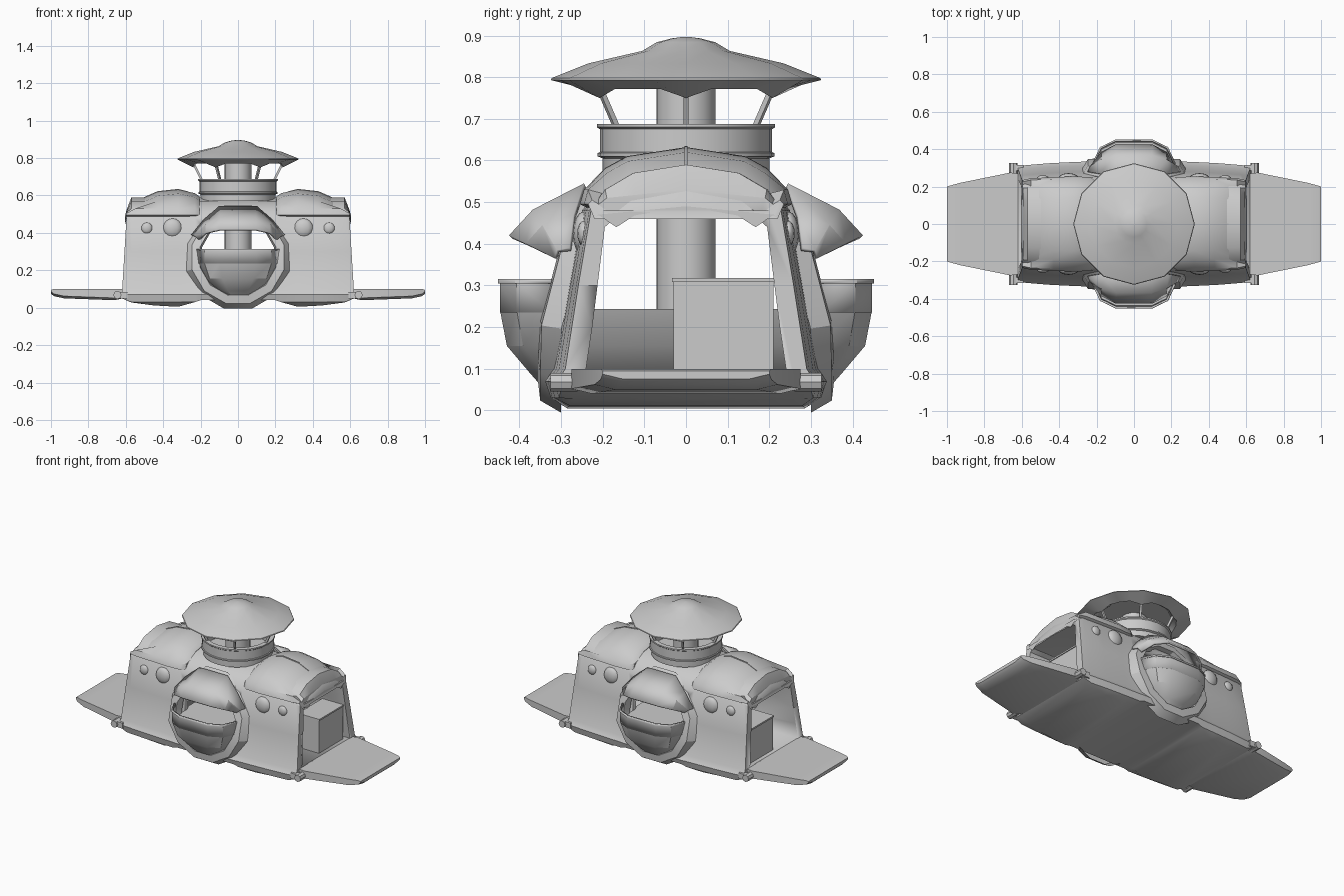
import bpy, bmesh, math
from math import sin, cos, pi

if "Cube" in bpy.data.objects:
    bpy.data.objects.remove(bpy.data.objects["Cube"])

grey = bpy.data.materials.new("hull grey")
grey.use_nodes = True
COLOUR = (0.6, 0.6, 0.6, 1)
grey.diffuse_color = COLOUR
grey.node_tree.nodes["Principled BSDF"].inputs["Base Color"].default_value = COLOUR


def finish(name, bm, angle=30, solid=0, bevel=0):
    bmesh.ops.recalc_face_normals(bm, faces=bm.faces)
    mesh = bpy.data.meshes.new(name)
    bm.to_mesh(mesh)
    bm.free()
    ob = bpy.data.objects.new(name, mesh)
    bpy.context.collection.objects.link(ob)
    mesh.materials.append(grey)
    if solid:
        ob.modifiers.new("thickness", "SOLIDIFY").thickness = solid
    if bevel:
        m = ob.modifiers.new("bevel", "BEVEL")
        m.width, m.segments = bevel, 2
    bpy.ops.object.select_all(action="DESELECT")
    bpy.context.view_layer.objects.active = ob
    ob.select_set(True)
    bpy.ops.object.shade_smooth_by_angle(angle=math.radians(angle))
    return ob


def loft(name, rows, closed=True, caps=True, **kw):
    """Skin a list of equal-length point rows."""
    bm = bmesh.new()
    vs = [[bm.verts.new(p) for p in row] for row in rows]
    n = len(rows[0])
    for a, b in zip(vs, vs[1:]):
        for i in range(n if closed else n - 1):
            j = (i + 1) % n
            bm.faces.new((a[i], a[j], b[j], b[i]))
    if caps and closed:
        bm.faces.new(vs[0])
        bm.faces.new(vs[-1])
    return finish(name, bm, **kw)


def ring(r, z, n=12, offset=pi / 12):
    return [(r * cos(offset + 2 * pi * i / n), r * sin(offset + 2 * pi * i / n), z) for i in range(n)]


def box(name, lo, hi, **kw):
    (x0, y0, z0), (x1, y1, z1) = lo, hi
    return loft(name, [[(x0, y0, z), (x1, y0, z), (x1, y1, z), (x0, y1, z)] for z in (z0, z1)], **kw)


def mirrored(half):
    """Close a half outline given from the lower edge up to the centre line."""
    return half + [(-y, z) for y, z in reversed(half) if y > 0]


def cut(ob, cutter):
    m = ob.modifiers.new("cut", "BOOLEAN")
    m.operation, m.solver, m.object = "DIFFERENCE", "EXACT", cutter
    bpy.context.view_layer.objects.active = ob
    bpy.ops.object.modifier_apply(modifier="cut")
    bpy.data.objects.remove(cutter)


# Hull: one shell lofted along x, hollowed by a tunnel and a window slot
hull_half = [(.28, .005), (.315, .03), (.325, .07), (.305, .1), (.272, .3),
             (.24, .48), (.2, .53), (.13, .57), (0, .59)]


def hull_row(x, width=1, lift=0, top=.59, lean=0):
    row = []
    for y, z in mirrored(hull_half):
        zz = max(z, lift) if z < .09 else min(z, top - abs(y) * .1)
        row.append((x - math.copysign(lean * zz, x), y * width, zz))
    return row


half_rows = [(.2, 1.04, .04), (.23, 1.03, .03), (.32, 1.02, 0), (.45, 1, .012), (.57, .97, .028)]
rows = [hull_row(x, w, l) for x, w, l in half_rows] + [hull_row(.625, .95, .05, .53, .06)]
left_rows = [[(-x, y, z) for x, y, z in r] for r in reversed(rows)]
hull = loft("hull", left_rows + rows)
door = mirrored([(.24, .1), (.225, .2), (.195, .44), (.175, .458), (0, .465)])
cut(hull, loft("tunnel_cutter", [[(x, y, z) for y, z in door] for x in (-.8, .8)]))
cut(hull, box("window_cutter", (-.2, -.6, .2), (.2, .6, .45)))
bpy.context.view_layer.objects.active = hull
bpy.ops.object.shade_smooth_by_angle(angle=math.radians(30))

# Central basin that fills the belly and bulges out front and back
plan = [(1, .72), (.82, .91), (.45, 1), (-.45, 1), (-.82, .91), (-1, .72)]
plan += [(x, -y) for x, y in reversed(plan)]
loft("basin", [[(x * w, y * d, z) for x, y in plan]
               for z, w, d in ((.05, .06, .34), (.09, .12, .375), (.155, .185, .43), (.243, .22, .447))])


def wall_y(z):
    return min(.345, .395 - .26 * z)


for s, side in ((-1, "front"), (1, "back")):
    # Rim band over the basin
    loft(side + "_basin_rim", [[(x * .22 * k, s * y * .447 * k, z) for x, y in plan[:6]]
                               for z, k in ((.235, 1), (.305, 1), (.305, 1.01), (.315, 1.01))],
         closed=False, solid=.012)
    # Round collar set against the sloping wall
    collar = []
    for r, out in ((.285, -.045), (.255, .005), (.21, .01), (.2, -.04)):
        pts = []
        for i in range(12):
            a = pi / 12 + 2 * pi * i / 12
            z = .27 + r * sin(a)
            pts.append((r * cos(a), s * (wall_y(z) + out), z))
        collar.append(pts)
    loft(side + "_collar", collar, caps=False)
    # Hood above the window
    lower = [(.212, .315, .365), (.175, .385, .4), (.1, .425, .42)]
    middle = [(.235, .31, .385), (.175, .345, .445), (.095, .368, .482)]
    upper = [(.25, .28, .39), (.185, .27, .47), (.1, .245, .545)]
    loft(side + "_hood", [[(x, s * y, z) for x, y, z in h] + [(-x, s * y, z) for x, y, z in reversed(h)]
                          for h in (lower, middle, upper)], closed=False, solid=.012)

for s, side in ((1, "left"), (-1, "right")):
    # Padded roof cover
    pad = []
    for x, top, w in ((.205, .595, .93), (.23, .612, 1), (.32, .632, 1.02), (.43, .62, 1),
                      (.55, .567, .98), (.595, .525, .94), (.605, .49, .88)):
        half = [(.22, .48), (.25, min(.495, top - .03)), (.24, min(.53, top - .02)),
                (.19, top - .05), (.14, top - .022), (0, top)]
        pad.append([(s * x, y * w, z) for y, z in mirrored(half)])
    loft(side + "_roof_pad", pad, angle=35)
    # Thin seam strip along the pad
    loft(side + "_roof_seam", [[(s * x, y, z + d) for y, d in ((-.004, -.005), (-.004, .003), (.004, .003), (.004, -.005))]
                               for x, z in ((.27, .62), (.32, .632), (.43, .62), (.55, .567))])

    # Lowered loading ramp with a rounded-down tip
    ramp = []
    for x, w, lo, hi in ((.615, .27, .05, .1), (.66, .275, .04, .1), (.93, .22, .05, .1), (.985, .205, .062, .1), (1, .2, .075, .095)):
        ramp.append([(s * x, -w, lo + .012), (s * x, -w + .05, lo), (s * x, w - .05, lo),
                     (s * x, w, lo + .012), (s * x, w, hi), (s * x, -w, hi)])
    loft(side + "_ramp", ramp)
    # Hinge barrels
    for t in (-1, 1):
        loft(side + "_ramp_hinge", [[(s * .645 + .022 * cos(i * pi / 4), t * y, .068 + .022 * sin(i * pi / 4))
                                     for i in range(8)] for y in (.26, .325)])
        box(side + "_hinge_arm", (min(s * .59, s * .645), t * .3 - .015, .05),
            (max(s * .59, s * .645), t * .3 + .015, .085))

    # Cabinet just inside the doorway
    x0, x1 = sorted((s * .45, s * .59))
    box(side + "_cabinet", (x0, -.03, .1), (x1, .21, .31))
    box(side + "_cabinet_lid", (x0 - .005, -.034, .308), (x1 + .005, .214, .318))

    # Domed lamps on both walls
    for t in (-1, 1):
        for x, z, r in ((.35, .425, .052), (.487, .425, .03)):
            bm = bmesh.new()
            bmesh.ops.create_uvsphere(bm, u_segments=12, v_segments=8, radius=r)
            for v in bm.verts:
                v.co = (s * x + v.co.x, t * .246 + v.co.y * .5, z + v.co.z)
            finish("wall_lamp", bm, angle=50)

# Turret: central column, ring, splayed struts and dish roof
loft("column", [ring(.072, z, 16) for z in (.2, .86)])
loft("turret_ring", [ring(r, z, 24) for r, z in (
    (.2, .57), (.2, .605), (.212, .61), (.212, .618), (.207, .62), (.207, .675),
    (.214, .68), (.214, .688), (.185, .688), (.185, .6))])
lows = 24
skirt = [(r * cos(2 * pi * i / lows), r * sin(2 * pi * i / lows), z - dip * max(0, 1 - (min(i % 4, 4 - i % 4))))
         for r, z, dip in ((.24, .772, .022),) for i in range(lows)]
rim, rim_low = ring(.325, .793, lows, 0), []
# Flatten the rim into twelve straight edges
for k in range(0, lows, 2):
    a, b = rim[k], rim[(k + 2) % lows]
    rim[k + 1] = tuple((p + q) / 2 for p, q in zip(a, b))
loft("dish_skirt", [rim, skirt, ring(.2, .8, lows, 0), ring(.08, .835, lows, 0)], caps=False)
loft("dish_roof", [ring(r, z, 12, 0) for r, z in (
    (.325, .793), (.322, .798), (.235, .833), (.105, .863), (.07, .884), (.035, .893), (.006, .897))])
for k in range(6):
    a = k * pi / 3
    strut = []
    for r, z in ((.19, .675), (.235, .765)):
        strut.append([((r + u) * cos(a) - v * sin(a), (r + u) * sin(a) + v * cos(a), z)
                      for u, v in ((-.007, -.006), (.007, -.006), (.007, .006), (-.007, .006))])
    loft("turret_strut", strut)
